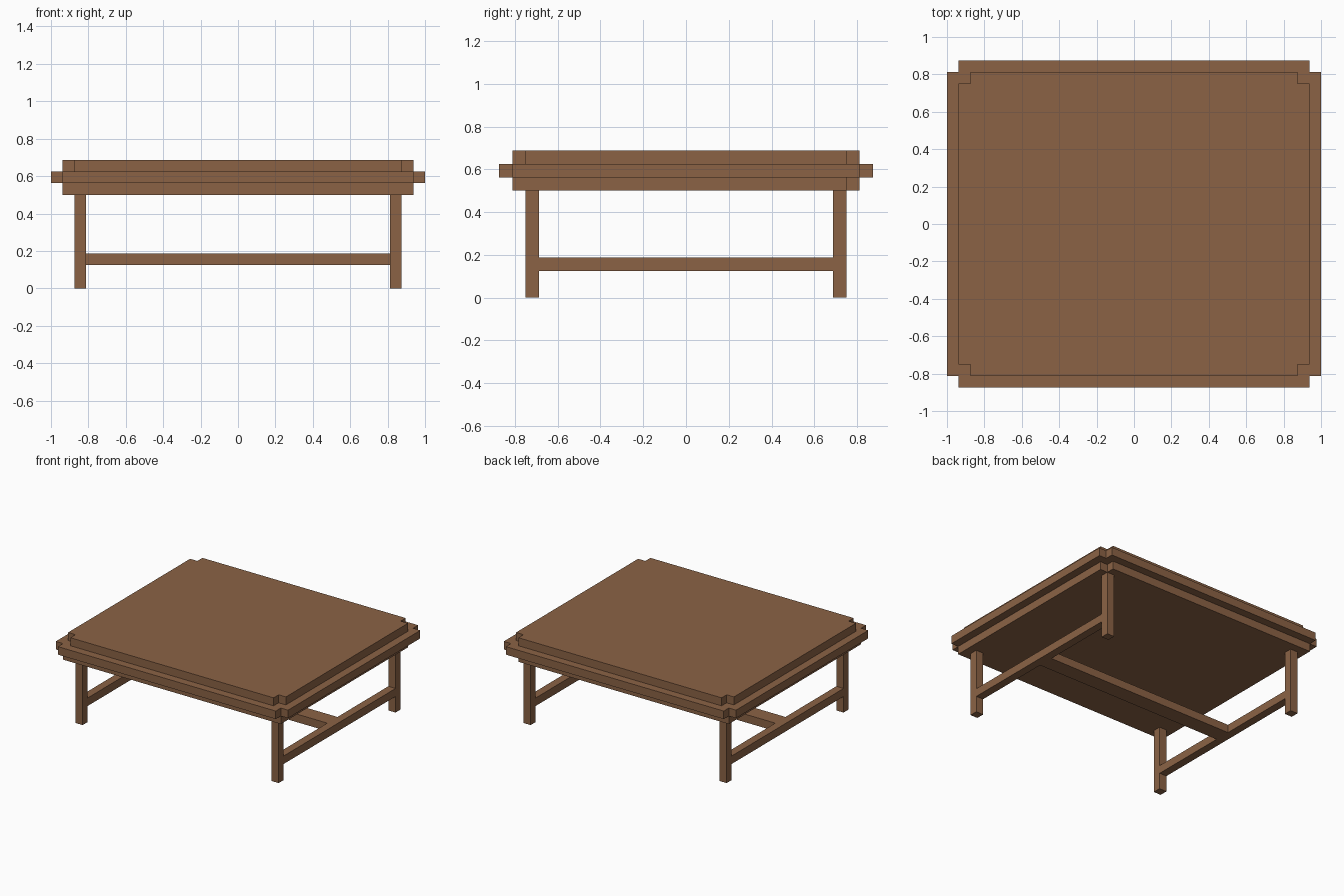
import bpy
import bmesh

cube = bpy.data.objects.get("Cube")
if cube:
    bpy.data.objects.remove(cube, do_unlink=True)

U = 1 / 16  # thickness shared by every board and post

wood = bpy.data.materials.new("brown wood")
wood.use_nodes = True
colour = (0.258, 0.124, 0.060, 1)
wood.diffuse_color = colour
wood.node_tree.nodes["Principled BSDF"].inputs["Base Color"].default_value = colour


def prism(name, outline, z0, z1):
    """Extrude a flat outline from z0 up to z1."""
    bm = bmesh.new()
    face = bm.faces.new([bm.verts.new((x, y, z0)) for x, y in outline])
    top = bmesh.ops.extrude_face_region(bm, geom=[face])["geom"]
    bmesh.ops.translate(bm, vec=(0, 0, z1 - z0),
                        verts=[v for v in top if isinstance(v, bmesh.types.BMVert)])
    bmesh.ops.recalc_face_normals(bm, faces=bm.faces)
    mesh = bpy.data.meshes.new(name)
    bm.to_mesh(mesh)
    bm.free()
    mesh.materials.append(wood)
    obj = bpy.data.objects.new(name, mesh)
    bpy.context.collection.objects.link(obj)
    return obj


def box(name, x0, x1, y0, y1, z0, z1):
    return prism(name, [(x0, y0), (x1, y0), (x1, y1), (x0, y1)], z0, z1)


def board(name, hx, hy, z0, notched):
    """Rectangular board with a square notch cut from the listed corners."""
    outline = []
    for sx, sy in ((1, 1), (-1, 1), (-1, -1), (1, -1)):
        if (sx, sy) in notched:
            steps = [(hx, hy - U), (hx - U, hy - U), (hx - U, hy)]
            if sx * sy < 0:
                steps.reverse()
        else:
            steps = [(hx, hy)]
        outline += [(sx * x, sy * y) for x, y in steps]
    return prism(name, outline, z0, z0 + U)


# Stepped table top
corners = [(1, 1), (-1, 1), (-1, -1), (1, -1)]
board("lower_board", 15 * U, 13 * U, 8 * U, [(1, 1)])
board("rim_board", 16 * U, 14 * U, 9 * U, corners)
board("upper_board", 15 * U, 13 * U, 10 * U, corners)

# Legs and the side rails between them
for sx, side in ((1, "left"), (-1, "right")):
    x0, x1 = sorted((sx * 13 * U, sx * 14 * U))
    for sy, end in ((-1, "front"), (1, "back")):
        y0, y1 = sorted((sy * 11 * U, sy * 12 * U))
        box(f"{end}_{side}_leg", x0, x1, y0, y1, 0, 8 * U)
    box(f"{side}_rail", x0, x1, -11 * U, 11 * U, 2 * U, 3 * U)

# Centre stretcher joining the side rails
box("centre_stretcher", -13 * U, 13 * U, -U, U, 2 * U, 3 * U)
